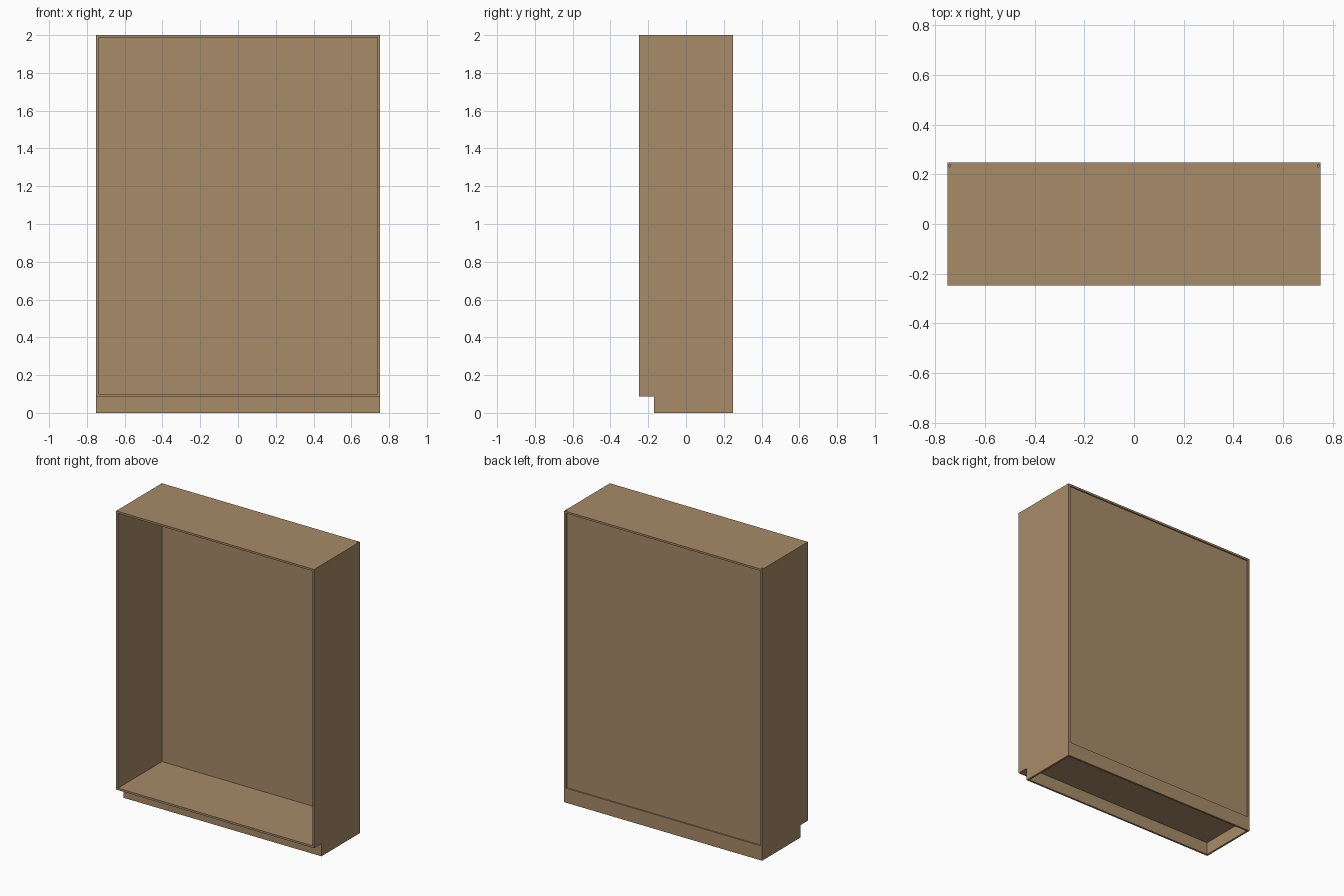
import bpy
import bmesh
from mathutils import Vector

default = bpy.data.objects.get("Cube")
if default:
    bpy.data.objects.remove(default, do_unlink=True)

# Main dimensions
W, D, H = 0.752, 0.248, 2.0      # half width, half depth, height
T = 0.0135                       # board thickness
KICK_Y, KICK_Z = -0.169, 0.086   # toe recess
BACK_Y0, BACK_Y1 = 0.230, 0.239  # back panel in its groove
GROOVE = 0.007                   # groove depth in the side boards
INNER = W - T

wood = bpy.data.materials.new("light_brown_wood")
wood.use_nodes = True
colour = (0.392, 0.258, 0.138, 1.0)
wood.diffuse_color = colour
bsdf = wood.node_tree.nodes["Principled BSDF"]
bsdf.inputs["Base Color"].default_value = colour


def add_object(name, bm):
    bmesh.ops.recalc_face_normals(bm, faces=bm.faces)
    mesh = bpy.data.meshes.new(name)
    bm.to_mesh(mesh)
    bm.free()
    mesh.materials.append(wood)
    obj = bpy.data.objects.new(name, mesh)
    bpy.context.collection.objects.link(obj)
    return obj


def board(name, lo, hi):
    """Box between two opposite corners."""
    lo, hi = Vector(lo), Vector(hi)
    bm = bmesh.new()
    bmesh.ops.create_cube(bm, size=1)
    for v in bm.verts:
        v.co = (lo + hi) / 2 + v.co * (hi - lo)
    return add_object(name, bm)


def side_board(name, sign):
    """Side board with a toe notch and a groove for the back panel."""
    profile = [(KICK_Y, 0), (D, 0), (D, H), (-D, H), (-D, KICK_Z), (KICK_Y, KICK_Z)]
    bm = bmesh.new()
    face = bm.faces.new([bm.verts.new((sign * W, y, z)) for y, z in profile])
    ext = bmesh.ops.extrude_face_region(bm, geom=[face])
    moved = [g for g in ext["geom"] if isinstance(g, bmesh.types.BMVert)]
    bmesh.ops.translate(bm, verts=moved, vec=(-sign * T, 0, 0))
    side = add_object(name, bm)

    xs = sorted((sign * (INNER + GROOVE), sign * (INNER - T)))
    cutter = board("groove_cutter", (xs[0], BACK_Y0, -T), (xs[1], BACK_Y1, H + T))
    cutter.hide_render = True
    cut = side.modifiers.new("groove", "BOOLEAN")
    cut.operation = "DIFFERENCE"
    cut.solver = "EXACT"
    cut.object = cutter
    bpy.context.view_layer.update()
    graph = bpy.context.evaluated_depsgraph_get()
    result = bpy.data.meshes.new_from_object(side.evaluated_get(graph))
    side.modifiers.clear()
    side.data = result
    bpy.data.objects.remove(cutter, do_unlink=True)


# Carcass sides
side_board("left_side", 1)
side_board("right_side", -1)

# Top and bottom boards between the sides
board("top_board", (-INNER, -D, H - T), (INNER, D, H))
board("bottom_board", (-INNER, -D, KICK_Z), (INNER, D, KICK_Z + T))

# Thin back panel held in the side grooves
board("back_panel", (-INNER - GROOVE, BACK_Y0, KICK_Z + T),
      (INNER + GROOVE, BACK_Y1, H - T))

# Plinth: recessed toe board and rear rail
board("toe_board", (-INNER, KICK_Y, 0), (INNER, KICK_Y + T, KICK_Z))
board("rear_rail", (-INNER, D - T, 0), (INNER, D, KICK_Z))
